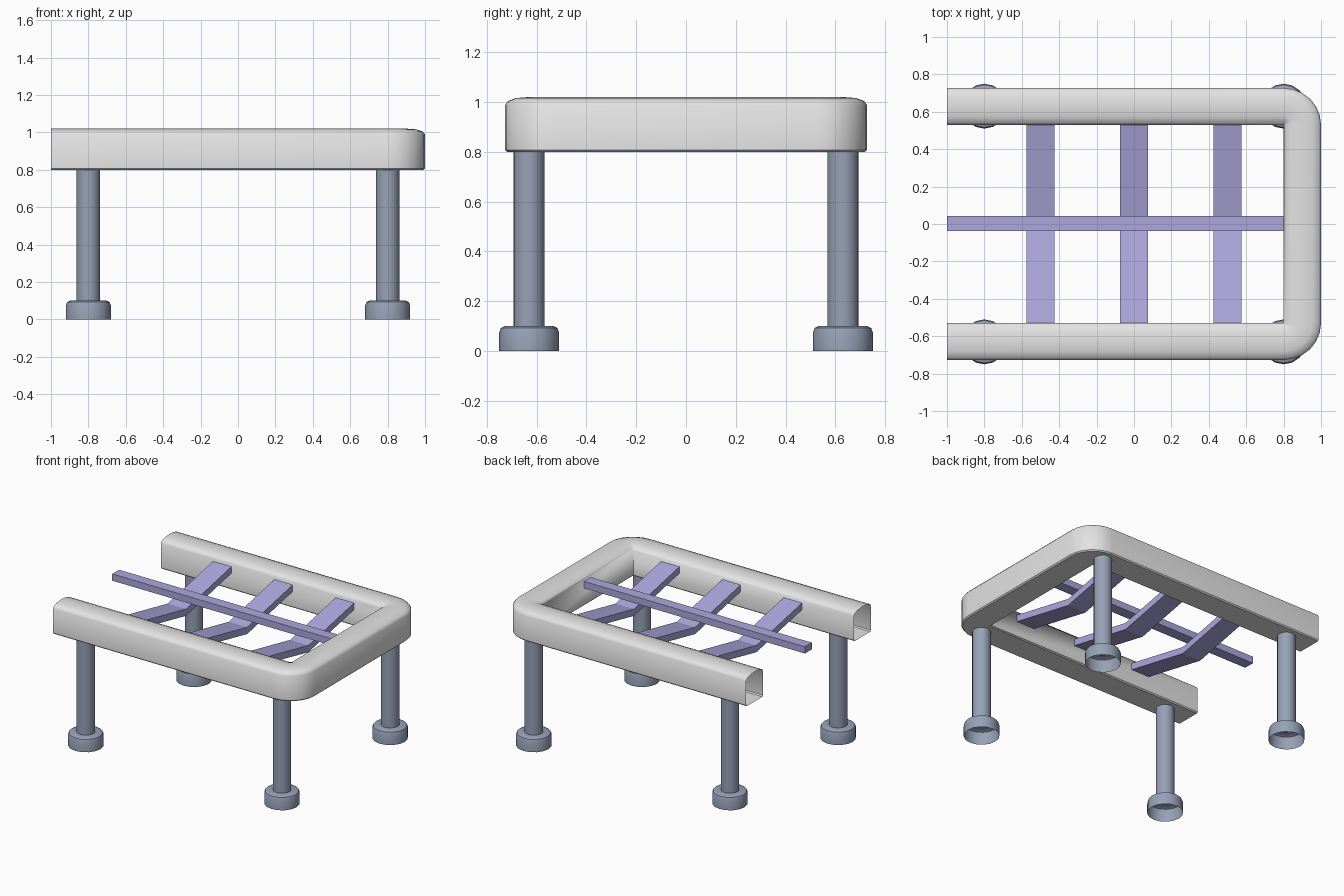
import bpy, bmesh, math

if "Cube" in bpy.data.objects:
    bpy.data.objects.remove(bpy.data.objects["Cube"])


def material(name, rgb):
    m = bpy.data.materials.new(name)
    m.diffuse_color = (*rgb, 1)
    m.use_nodes = True
    m.node_tree.nodes["Principled BSDF"].inputs["Base Color"].default_value = m.diffuse_color
    return m


GREY = material("light grey rail", (0.77, 0.77, 0.77))
STEEL = material("blue grey leg", (0.31, 0.36, 0.47))
PURPLE = material("soft purple slat", (0.42, 0.39, 0.72))


def finish(name, bm, mat, smooth=None):
    bmesh.ops.remove_doubles(bm, verts=bm.verts, dist=1e-5)
    bmesh.ops.recalc_face_normals(bm, faces=bm.faces)
    me = bpy.data.meshes.new(name)
    bm.to_mesh(me)
    bm.free()
    me.materials.append(mat)
    ob = bpy.data.objects.new(name, me)
    bpy.context.collection.objects.link(ob)
    if smooth:
        bpy.ops.object.select_all(action='DESELECT')
        ob.select_set(True)
        bpy.context.view_layer.objects.active = ob
        bpy.ops.object.shade_smooth_by_angle(angle=math.radians(smooth))
    return ob


def bridge(bm, rings):
    # skin closed rings of points, dropping faces that collapse
    vs = [[bm.verts.new(p) for p in r] for r in rings]
    n = len(vs[0])
    for a, b in zip(vs, vs[1:]):
        for i in range(n):
            j = (i + 1) % n
            bm.faces.new((a[i], a[j], b[j], b[i]))


# U-shaped hollow rail: profile as (share of width from inner wall, height)
profile = [(0.04, 0.80), (0.96, 0.80), (1, 0.808), (1, 0.988), (0.94, 1.004), (0.77, 1.016),
           (0.5, 1.02), (0.23, 1.016), (0.06, 1.004), (0, 0.988), (0, 0.808)]
IX, IY, WX, WY = 0.8, 0.53, 0.2, 0.197
stations = [(-1, -IY, -90)]
stations += [(IX, -IY, -90 + 15 * k) for k in range(7)]
stations += [(IX, IY, 15 * k) for k in range(7)]
stations += [(-1, IY, 90)]
bm = bmesh.new()
bridge(bm, [[(x + WX * d * math.cos(math.radians(a)), y + WY * d * math.sin(math.radians(a)), z)
             for d, z in profile] for x, y, a in stations])
bmesh.ops.dissolve_degenerate(bm, dist=1e-5, edges=bm.edges)
finish("rail_frame", bm, GREY, 40)


# four legs: turned post with a wider open-bottomed foot
def leg(name, x, y, sides=16):
    turned = [(0.12, 0), (0.12, 0.075), (0.114, 0.092), (0.098, 0.10), (0.0625, 0.10), (0.0625, 0.805)]
    bm = bmesh.new()
    bridge(bm, [[(x + r * math.cos(2 * math.pi * i / sides), y + r * math.sin(2 * math.pi * i / sides), z)
                 for i in range(sides)] for r, z in turned])
    finish(name, bm, STEEL, 35)


for sx, side in ((-1, "left"), (1, "right")):
    for sy, end in ((-1, "front"), (1, "back")):
        leg(f"{end}_{side}_leg", 0.8 * sx, 0.63 * sy)


# solid strip with a constant cross-section ring at each station
def strip(name, rings):
    bm = bmesh.new()
    bridge(bm, rings)
    bm.verts.ensure_lookup_table()
    bm.faces.new(bm.verts[:4])
    bm.faces.new(bm.verts[-4:])
    finish(name, bm, PURPLE)


# three V-shaped cross slats
for k, x in enumerate((-0.5, 0, 0.5)):
    strip(f"cross_slat_{k + 1}",
          [[(x - 0.075, y, z - 0.05), (x + 0.075, y, z - 0.05), (x + 0.075, y, z), (x - 0.075, y, z)]
           for y, z in ((-0.53, 0.97), (0, 0.86), (0.53, 0.97))])

# long centre bar above the slats
strip("centre_bar", [[(x, -0.037, 0.93), (x, 0.043, 0.93), (x, 0.043, 0.98), (x, -0.037, 0.98)]
                     for x in (-1, 0.8)])
